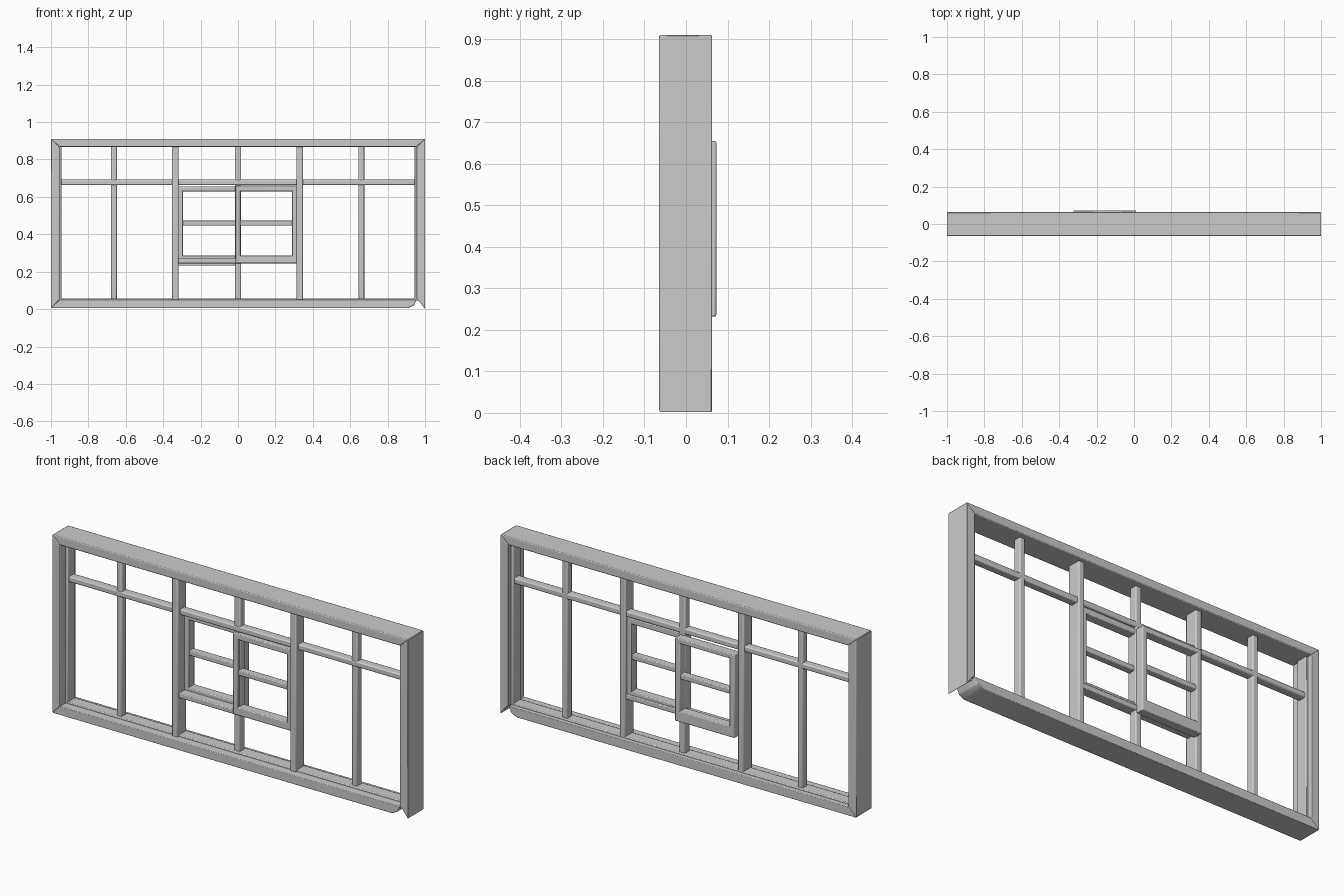
import bpy, bmesh, math

cube = bpy.data.objects.get("Cube")
if cube:
    bpy.data.objects.remove(cube, do_unlink=True)

grey = bpy.data.materials.new("light_grey")
grey.use_nodes = True
colour = (0.6, 0.6, 0.6, 1)
grey.diffuse_color = colour
grey.node_tree.nodes["Principled BSDF"].inputs["Base Color"].default_value = colour


def prism(name, outline, y0, y1, bevel=0.004):
    """Extrude an x-z outline from y0 to y1 and round its edges."""
    bm = bmesh.new()
    face = bm.faces.new([bm.verts.new((x, y0, z)) for x, z in outline])
    ext = bmesh.ops.extrude_face_region(bm, geom=[face])
    verts = [v for v in ext["geom"] if isinstance(v, bmesh.types.BMVert)]
    bmesh.ops.translate(bm, verts=verts, vec=(0, y1 - y0, 0))
    bmesh.ops.recalc_face_normals(bm, faces=bm.faces)
    mesh = bpy.data.meshes.new(name)
    bm.to_mesh(mesh)
    bm.free()
    mesh.materials.append(grey)
    obj = bpy.data.objects.new(name, mesh)
    bpy.context.collection.objects.link(obj)
    mod = obj.modifiers.new("soft_edges", "BEVEL")
    mod.width = bevel
    mod.segments = 2
    bpy.ops.object.select_all(action="DESELECT")
    obj.select_set(True)
    bpy.context.view_layer.objects.active = obj
    bpy.ops.object.shade_smooth_by_angle(angle=math.radians(40))
    return obj


def bar(name, x0, x1, z0, z1, y0, y1, bevel=0.004):
    return prism(name, [(x0, z0), (x1, z0), (x1, z1), (x0, z1)], y0, y1, bevel)


# Mitred outer frame, with a broken lower corner
H, W, T = 0.91, 0.955, 0.868
F, B = -0.065, 0.063
prism("frame_top", [(-1, H), (1, H), (W, T), (-W, T)], F, B)
prism("frame_right", [(-1, 0.005), (-W, 0.05), (-W, T), (-1, H)], F, B)
prism("frame_left", [(1, 0), (1, H), (W, T), (W, 0.05), (0.97, 0.04)], F, B, 0.003)
prism("frame_bottom", [(-1, 0.005), (0.91, 0.005), (0.94, 0.02), (W, 0.05), (-W, 0.05)], F, B, 0.003)

# Thin inner lip
for side, name in ((-1, "right"), (1, "left")):
    x = sorted((side * 0.96, side * 0.943))
    bar("lip_" + name, x[0], x[1], 0.045, T, -0.02, 0.04)
bar("lip_bottom", -0.95, 0.95, 0.045, 0.058, -0.02, 0.04)

# Upright glazing bars, the inner pair deeper
for name, x, w, y0, y1 in (
    ("outer_bar_right", -0.663, 0.015, -0.008, 0.032),
    ("mullion_right", -0.335, 0.017, -0.03, 0.04),
    ("centre_bar", 0, 0.017, -0.008, 0.032),
    ("mullion_left", 0.33, 0.017, -0.03, 0.04),
    ("outer_bar_left", 0.66, 0.015, -0.008, 0.032),
):
    bar(name, x - w, x + w, 0.045, 0.875, y0, y1, 0.006)

# Cross bars
bar("upper_transom", -0.95, 0.95, 0.663, 0.692, -0.01, 0.032, 0.006)
bar("lower_transom", -0.33, 0.33, 0.245, 0.27, -0.02, 0.035)


def sash(name, x0, x1, z0, z1, y0, y1):
    """A pane frame with two stiles, two rails and a middle bar."""
    s, top, low = 0.028, 0.63, 0.287
    bar(name + "_stile_right", x0, x0 + s, z0, z1, y0, y1)
    bar(name + "_stile_left", x1 - s, x1, z0, z1, y0, y1)
    bar(name + "_top_rail", x0 + 0.01, x1 - 0.01, top, z1, y0, y1)
    bar(name + "_bottom_rail", x0 + 0.01, x1 - 0.01, z0, low, y0, y1)
    mid = (y0 + y1) / 2
    bar(name + "_middle_bar", x0 + 0.01, x1 - 0.01, 0.447, 0.473, mid - 0.018, mid + 0.018)


# Two sliding sashes, one behind the other
sash("back_sash", -0.323, 0.012, 0.232, 0.655, 0.025, 0.073)
sash("front_sash", -0.014, 0.318, 0.247, 0.66, -0.022, 0.026)
